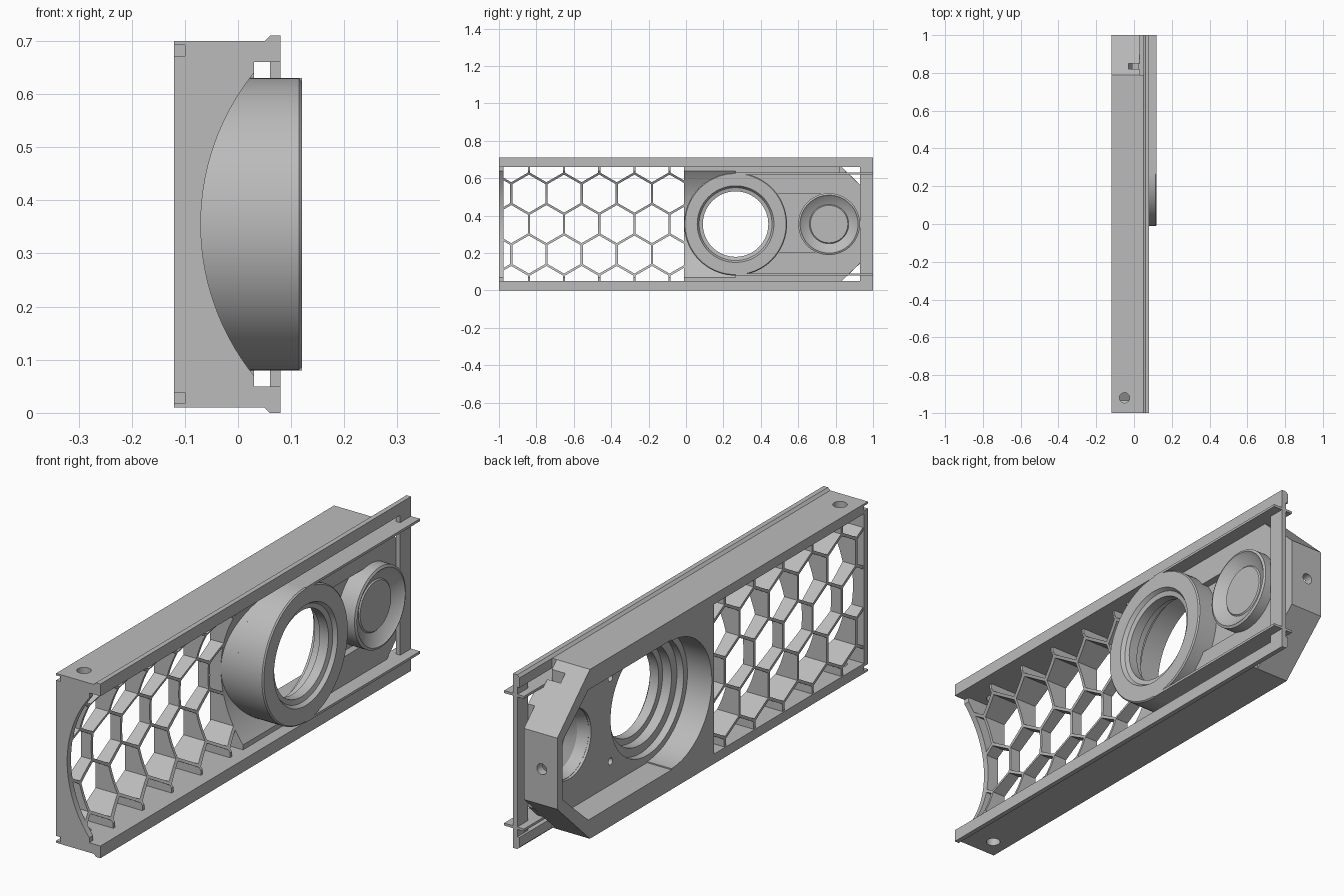
import bpy, bmesh
from math import pi, sin, cos, sqrt
from mathutils import Vector

cube = bpy.data.objects.get("Cube")
if cube:
    bpy.data.objects.remove(cube)

grey = bpy.data.materials.new("plain grey")
grey.use_nodes = True
COLOUR = (0.5, 0.5, 0.5, 1)
grey.diffuse_color = COLOUR
grey.node_tree.nodes["Principled BSDF"].inputs["Base Color"].default_value = COLOUR

MID = 0.355          # mid height
RING_Y, POD_Y = 0.265, 0.765


def finish(name, bm):
    bmesh.ops.recalc_face_normals(bm, faces=bm.faces)
    me = bpy.data.meshes.new(name)
    bm.to_mesh(me)
    bm.free()
    me.materials.append(grey)
    ob = bpy.data.objects.new(name, me)
    bpy.context.collection.objects.link(ob)
    return ob


def prism(name, outlines, axis, lo, hi):
    """Extrude 2D outlines along an axis; the 2D pair is the other two axes in order."""
    bm = bmesh.new()
    for pts in outlines:
        rows = []
        for depth in (lo, hi):
            row = []
            for p in pts:
                co = list(p)
                co.insert("xyz".index(axis), depth)
                row.append(bm.verts.new(co))
            rows.append(row)
            bm.faces.new(row)
        for i in range(len(pts)):
            j = (i + 1) % len(pts)
            bm.faces.new((rows[0][i], rows[0][j], rows[1][j], rows[1][i]))
    return finish(name, bm)


def rect(a0, a1, b0, b1):
    return [(a0, b0), (a1, b0), (a1, b1), (a0, b1)]


def circle(a, b, r, n=64, start=0.0, sweep=2 * pi):
    steps = n if sweep >= 2 * pi else n + 1
    return [(a + r * cos(start + sweep * i / n), b + r * sin(start + sweep * i / n))
            for i in range(steps)]


def flip(pts):
    return [(a, 2 * MID - b) for a, b in pts]


def lathe(name, profile, y, closed, n=72):
    """Revolve (radius, x) points about an x-parallel axis at mid height."""
    bm = bmesh.new()
    vs = [bm.verts.new((x, y + r, MID)) for r, x in profile]
    es = [bm.edges.new(p) for p in zip(vs, vs[1:])]
    if closed:
        es.append(bm.edges.new((vs[-1], vs[0])))
    bmesh.ops.spin(bm, geom=vs + es, cent=(0, y, MID), axis=(1, 0, 0), angle=2 * pi, steps=n)
    bmesh.ops.remove_doubles(bm, verts=bm.verts, dist=1e-5)
    return finish(name, bm)


def cut(ob, *args):
    cutter = prism("cutter", *args)
    mod = ob.modifiers.new("cut", "BOOLEAN")
    mod.operation, mod.solver, mod.object = "DIFFERENCE", "EXACT", cutter
    bpy.context.view_layer.objects.active = ob
    bpy.ops.object.modifier_apply(modifier=mod.name)
    bpy.data.objects.remove(cutter)


def arc_cut(ob, y0, y1):
    cut(ob, [circle(0.386, MID, 0.456, 128)], "y", y0, y1)


# Long top and bottom walls with a chamfered front flange
body = rect(-0.12, 0.052, 0.66, 0.70)
flange = [(0.05, 0.66), (0.08, 0.66), (0.08, 0.71), (0.06, 0.71), (0.05, 0.70)]
for side, fix in (("top", list), ("bottom", flip)):
    wall = prism(side + "_wall", [fix(body)], "y", -1, 0.79)
    cut(wall, [circle(-0.05, -0.92, 0.027, 32)], "z", -0.1, 0.8)
    cut(wall, [fix(rect(-0.13, -0.10, 0.672, 0.692))], "y", -1.1, -0.975)
    prism(side + "_flange", [fix(flange)], "y", -1, 1)
    prism(side + "_rail", [fix(rect(0.03, 0.12, 0.62, 0.63))], "y", RING_Y, 1)

# End post and concave end wall
prism("end_post", [rect(0.93, 1, 0.03, 0.68)], "x", 0.06, 0.08)
end = prism("end_wall", [rect(-0.12, 0.03, 0.04, 0.67)], "y", -1, -0.975)
arc_cut(end, -1.1, -0.9)

# Honeycomb grille, scooped by the same curve
PITCH = 0.188
grille = prism("honeycomb_grille", [rect(-0.98, -0.005, 0.045, 0.665)], "x", -0.115, 0.03)
arc_cut(grille, -1.1, 0.1)
cells = []
for row in range(-2, 3):
    for col in range(-1, 6):
        y = -0.934 + PITCH * (col + 0.5 * (row % 2))
        cells.append(circle(y, MID + row * PITCH * sqrt(3) / 2, 0.1016, 6, pi / 6))
cut(grille, cells, "x", -0.2, 0.1)

# Speaker housing with tapered end, rear cavity and openings
upper = [(1, 0.50), (0.79, 0.70), (-0.01, 0.70)]
housing = prism("speaker_housing", [flip(upper)[::-1] + upper], "x", -0.12, 0.03)
inner = [(0.965, 0.475), (0.80, 0.62), (RING_Y, 0.62)]
cut(housing, [flip(inner)[::-1] + inner], "x", -0.2, -0.01)
cut(housing, [circle(RING_Y, MID, 0.262)], "x", -0.2, 0.1)
cut(housing, [circle(POD_Y, MID, 0.14)], "x", -0.2, 0.1)
arc_cut(housing, -0.1, RING_Y)
cut(housing, [circle(-0.05, MID, 0.022, 32)], "y", 0.9, 1.1)
cut(housing, [circle(0.5, MID + s * 0.17, 0.014, 24) for s in (-1, 1)], "x", -0.05, 0.02)
cut(housing, [rect(-0.03, 0.05, 0.82, 0.85)], "z", 0.55, 0.75)

# Rear half of the ring shell
shell = (circle(RING_Y, MID, 0.275, 40, pi / 2, pi)
         + circle(RING_Y, MID, 0.260, 40, pi / 2, pi)[::-1])
prism("ring_rear_shell", [shell], "x", -0.12, 0.0)

# Large ring with stepped bore
lathe("large_ring", [(0.275, -0.01), (0.275, 0.115), (0.27, 0.12), (0.205, 0.12),
                     (0.195, 0.105), (0.175, 0.10), (0.175, 0.06), (0.20, 0.06),
                     (0.20, 0.02), (0.235, 0.02), (0.235, -0.01)], RING_Y, True)

# Raised face between the rails, with a pocket for the small pod
edge = [(0.93, 0.565), (0.862, 0.63), (RING_Y, 0.63)]
face = prism("raised_face", [flip(edge)[::-1] + edge], "x", 0.025, 0.06)
cut(face, [circle(RING_Y, MID, 0.27)], "x", 0, 0.1)
cut(face, [rect(0.4, POD_Y, 0.205, 0.515)], "x", 0.03, 0.1)
cut(face, [circle(POD_Y, MID, 0.155)], "x", 0, 0.1)

# Small pod: rimmed dish in front, bowl behind
lathe("small_pod", [(0, 0.085), (0.10, 0.085), (0.105, 0.08), (0.145, 0.10), (0.155, 0.11),
                    (0.165, 0.105), (0.165, 0.01), (0.138, 0.0), (0.12, 0.04),
                    (0.08, 0.065), (0, 0.07)], POD_Y, False)

# Smooth round surfaces, keep sharp edges
for ob in bpy.context.scene.objects:
    ob.select_set(ob.type == "MESH")
bpy.ops.object.shade_smooth_by_angle(angle=pi / 7)
